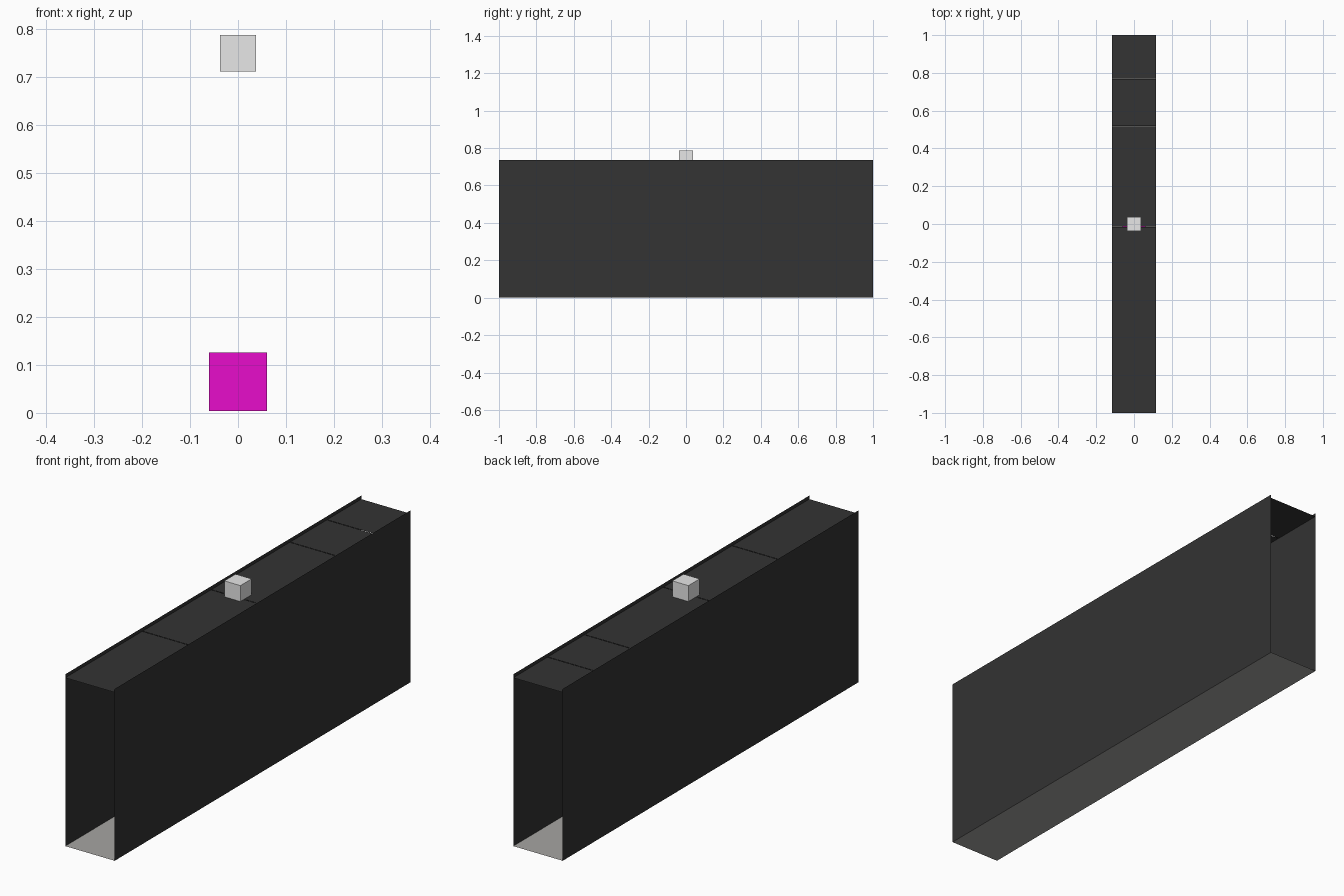
import bpy

if "Cube" in bpy.data.objects:
    bpy.data.objects.remove(bpy.data.objects["Cube"])

W, H = 0.117, 0.735      # half width and wall height
CEIL = 0.72              # ceiling sits just below the wall tops


def material(name, r, g, b):
    m = bpy.data.materials.new(name)
    m.diffuse_color = (r, g, b, 1)
    m.use_nodes = True
    m.node_tree.nodes["Principled BSDF"].inputs["Base Color"].default_value = m.diffuse_color
    return m


dark = material("dark grey", 0.033, 0.033, 0.033)
floor_grey = material("floor grey", 0.38, 0.375, 0.36)
light = material("light grey", 0.8, 0.8, 0.8)
magenta = material("magenta", 0.8, 0.004, 0.6)


def sheet(name, corners, mat):
    """Single thin panel from four corners."""
    me = bpy.data.meshes.new(name)
    me.from_pydata(corners, [], [(0, 1, 2, 3)])
    me.materials.append(mat)
    ob = bpy.data.objects.new(name, me)
    bpy.context.collection.objects.link(ob)


def level(name, y0, y1, z, mat):
    """Horizontal panel across the corridor."""
    sheet(name, [(-W, y0, z), (W, y0, z), (W, y1, z), (-W, y1, z)], mat)


def cube(name, size, loc, mat):
    bpy.ops.mesh.primitive_cube_add(size=size, location=loc)
    ob = bpy.context.object
    ob.name = name
    ob.data.materials.append(mat)


# Corridor: floor and two side walls, open at both ends
level("floor", -1, 1, 0, floor_grey)
sheet("right_wall", [(W, -1, 0), (W, 1, 0), (W, 1, H), (W, -1, H)], dark)
sheet("left_wall", [(-W, 1, 0), (-W, -1, 0), (-W, -1, H), (-W, 1, H)], dark)

# Ceiling panels with hairline joints
joints = [-1, -0.48, -0.015, 0.517, 0.767, 1]
for i, (a, b) in enumerate(zip(joints, joints[1:])):
    level(f"ceiling_panel_{i + 1}", a + (0.002 if i else 0), b, CEIL, dark)

# Block on the floor inside, and small block on the ceiling
cube("floor_block", 0.122, (0, 0, 0.065), magenta)
cube("ceiling_block", 0.076, (0, 0, 0.75), light)
